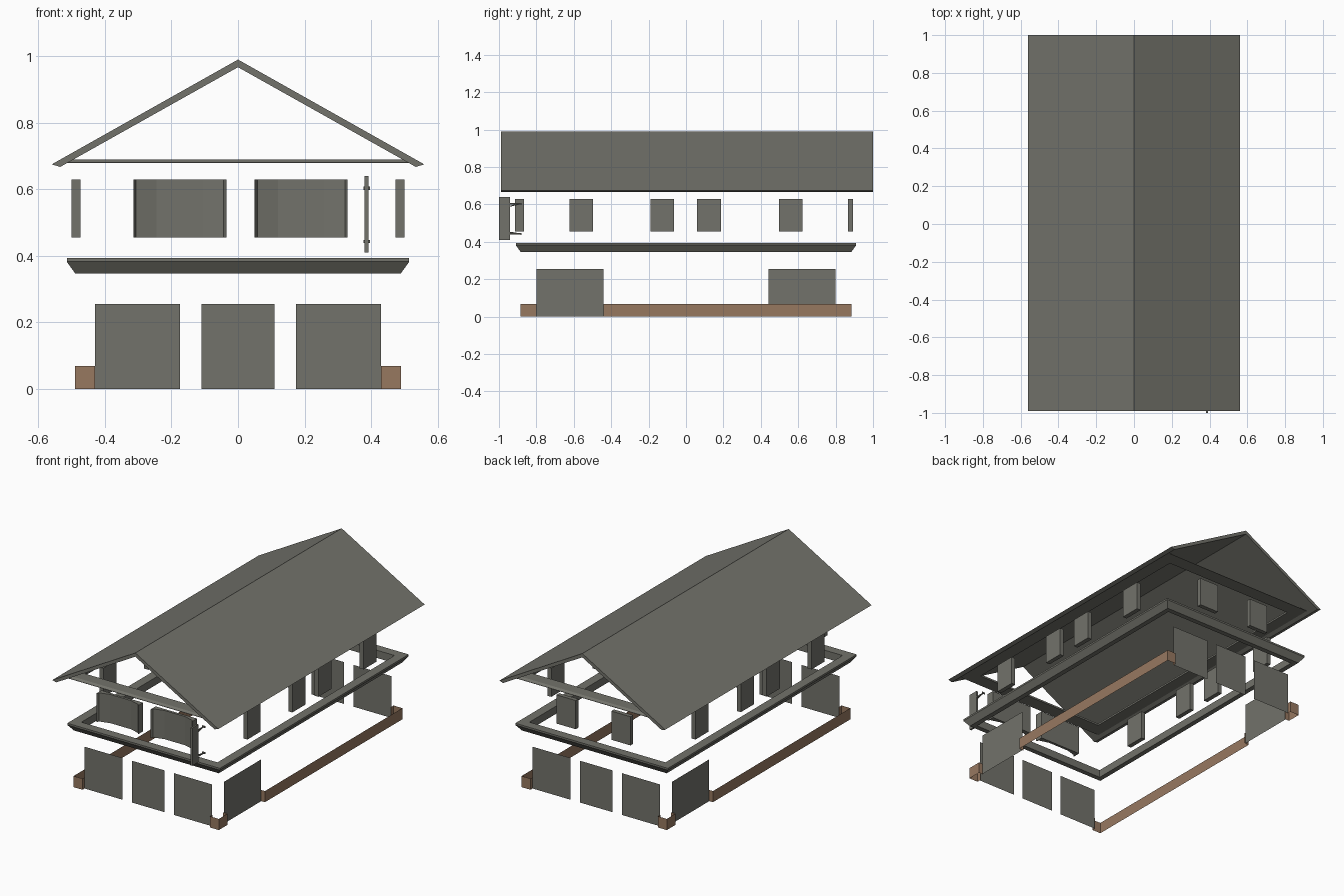
import bpy, bmesh, math
from mathutils import Vector

if "Cube" in bpy.data.objects:
    bpy.data.objects.remove(bpy.data.objects["Cube"])


def material(name, rgb):
    m = bpy.data.materials.new(name)
    m.diffuse_color = (*rgb, 1)
    m.use_nodes = True
    m.node_tree.nodes["Principled BSDF"].inputs["Base Color"].default_value = m.diffuse_color
    return m


GREY = material("warm_grey", (0.17, 0.17, 0.147))
BROWN = material("plinth_brown", (0.31, 0.19, 0.118))


def make(name, verts, faces, mat, fix=True):
    me = bpy.data.meshes.new(name)
    me.from_pydata(verts, [], faces)
    if fix:
        bm = bmesh.new()
        bm.from_mesh(me)
        bmesh.ops.recalc_face_normals(bm, faces=bm.faces)
        bm.to_mesh(me)
        bm.free()
    me.materials.append(mat)
    ob = bpy.data.objects.new(name, me)
    bpy.context.collection.objects.link(ob)
    return ob


def prism(name, pts, lo, hi, mat, axis="z"):
    """Extrude a closed outline along y (outline in x,z) or z (outline in x,y)."""
    place = (lambda p, h: (p[0], p[1], h)) if axis == "z" else (lambda p, h: (p[0], h, p[1]))
    n = len(pts)
    verts = [place(p, h) for h in (lo, hi) for p in pts]
    faces = [(i, (i + 1) % n, (i + 1) % n + n, i + n) for i in range(n)]
    faces += [tuple(range(n))[::-1], tuple(range(n, 2 * n))]
    return make(name, verts, faces, mat)


def box(name, x0, x1, y0, y1, z0, z1, mat=GREY):
    return prism(name, [(x0, y0), (x1, y0), (x1, y1), (x0, y1)], z0, z1, mat)


def strip(name, path, z0, z1, mat):
    """Thin vertical skin following a plan path (outward side on the right of travel)."""
    n = len(path)
    verts = [(x, y, z) for z in (z0, z1) for x, y in path]
    faces = [(i, i + 1, i + 1 + n, i + n) for i in range(n - 1)]
    return make(name, verts, faces, mat, fix=False)


def ring(name, profile, hx, hy):
    """Sweep a closed (outset, z) profile around a rectangle with mitred corners."""
    n = len(profile)
    corners = [(-1, -1), (1, -1), (1, 1), (-1, 1)]
    verts = [(sx * (hx + o), sy * (hy + o), z) for sx, sy in corners for o, z in profile]
    faces = [(c * n + i, c * n + (i + 1) % n, (c + 1) % 4 * n + (i + 1) % n, (c + 1) % 4 * n + i)
             for c in range(4) for i in range(n)]
    return make(name, verts, faces, GREY)


def rod(name, a, b, r, sides=8):
    a, b = Vector(a), Vector(b)
    bpy.ops.mesh.primitive_cylinder_add(vertices=sides, radius=r, depth=(b - a).length,
                                        location=(a + b) / 2)
    ob = bpy.context.object
    ob.rotation_euler = (b - a).to_track_quat("Z", "Y").to_euler()
    ob.name = name
    ob.data.materials.append(GREY)
    return ob


# Gable roof: two joined slabs
prism("roof", [(0, 0.99), (0.56, 0.675), (0.535, 0.667), (0, 0.967),
               (-0.535, 0.667), (-0.56, 0.675)], -0.99, 1.0, GREY, axis="y")

# Eaves board under the roof and cornice between the floors
ring("eaves_board", [(-0.05, 0.679), (0.035, 0.679), (0.035, 0.681), (0.02, 0.69), (-0.05, 0.69)],
     0.49, 0.895)
ring("cornice", [(-0.03, 0.346), (0, 0.346), (0.026, 0.382), (0.026, 0.393), (-0.03, 0.393)],
     0.489, 0.884)

# Upper side and back windows
Z0, Z1 = 0.455, 0.63
for s, side in ((1, "right"), (-1, "left")):
    for yc in (-0.56, -0.127, 0.123, 0.56):
        box(side + "_window", *sorted((s * 0.473, s * 0.5)), yc - 0.063, yc + 0.063, Z0, Z1)
    box("back_window", s * 0.185 - 0.065, s * 0.185 + 0.065, 0.866, 0.892, Z0, Z1)

# Front windows, wide with a dished face
for xc in (-0.175, 0.19):
    dish = [(-0.14, -0.915), (-0.132, -0.9), (-0.07, -0.882), (0.07, -0.882),
            (0.132, -0.9), (0.14, -0.915), (0.14, -0.866), (-0.14, -0.866)]
    prism("front_window", [(xc + x, y) for x, y in dish], Z0, Z1, GREY)

# Plinth, shop panels and side door: the plan repeats turned half round
for s, end in ((1, "front"), (-1, "back")):
    def turn(pts):
        return [(s * x, s * y) for x, y in pts]
    strip(end + "_plinth_corner", turn([(0.43, -0.86), (0.43, -0.885), (0.49, -0.885),
                                        (0.49, -0.80), (0.46, -0.80)]), 0, 0.068, BROWN)
    strip(end + "_plinth_side", turn([(0.46, -0.44), (0.49, -0.44), (0.49, 0.885),
                                      (0.43, 0.885), (0.43, 0.86)]), 0, 0.068, BROWN)
    for x0, x1 in ((-0.43, -0.175), (-0.11, 0.11), (0.175, 0.43)):
        strip(end + "_shop_panel", turn([(x0, -0.865), (x1, -0.865)]), 0, 0.255, GREY)
    strip(end + "_side_door", turn([(0.465, -0.80), (0.465, -0.44)]), 0, 0.255, GREY)

# Hanging sign board with two wall brackets
box("sign_board", 0.381, 0.392, -1.0, -0.94, 0.41, 0.64)
for z, dz in ((0.603, -0.012), (0.443, 0.008)):
    rod("sign_bracket", (0.387, -0.945, z), (0.387, -0.882, z), 0.004)
    rod("bracket_brace", (0.387, -0.94, z + dz), (0.387, -0.89, z), 0.003)
    box("bracket_plate", 0.377, 0.397, -0.886, -0.88, z - 0.005, z + 0.005)
